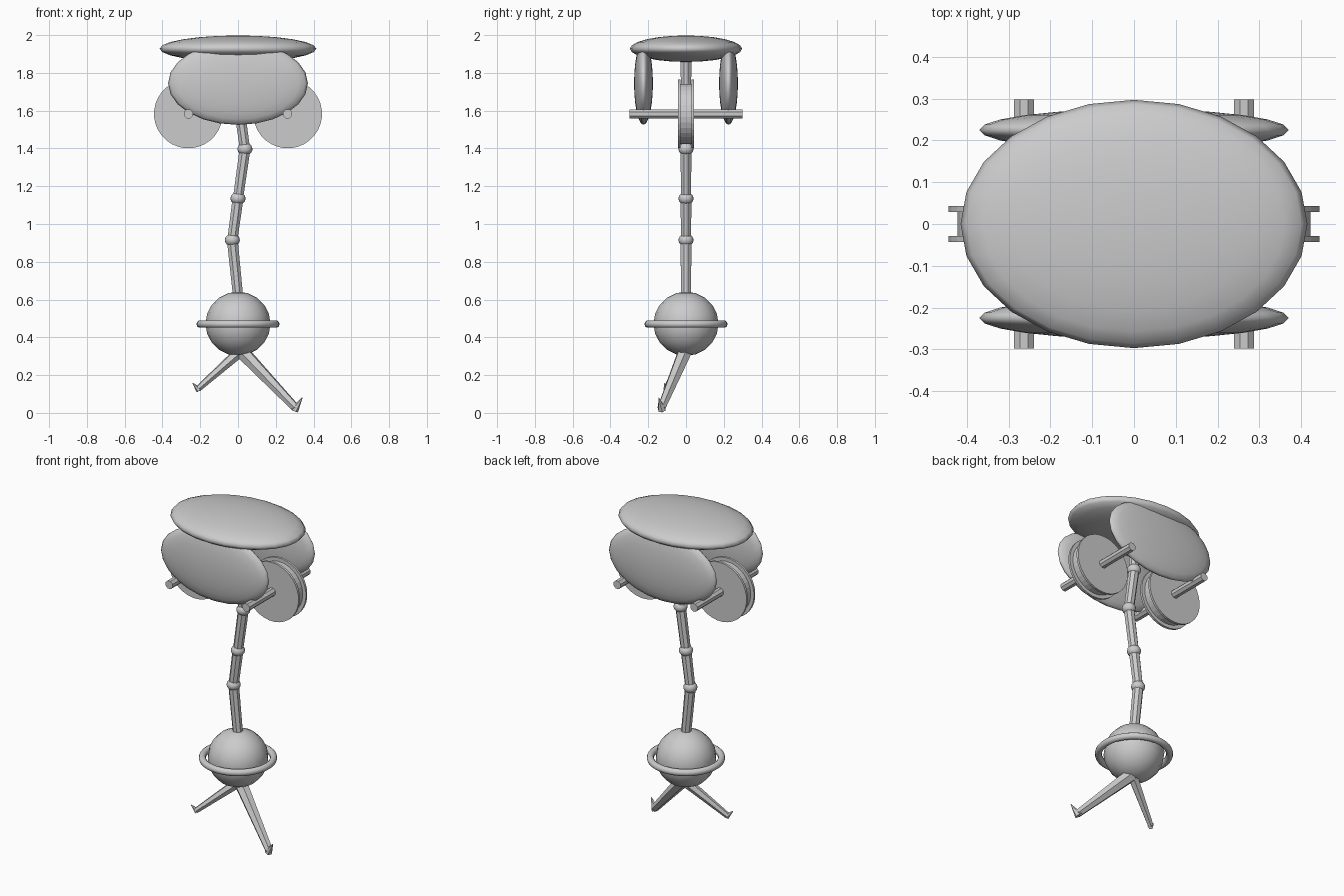
import bpy, bmesh, math
from mathutils import Vector, Matrix

cube = bpy.data.objects.get("Cube")
if cube:
    bpy.data.objects.remove(cube)

grey = bpy.data.materials.new("light grey")
grey.use_nodes = True
grey.diffuse_color = (0.6, 0.6, 0.6, 1)
grey.node_tree.nodes["Principled BSDF"].inputs["Base Color"].default_value = (0.6, 0.6, 0.6, 1)

UP = Vector((0, 0, 1))


def finish(name, bm, smooth=False):
    bmesh.ops.recalc_face_normals(bm, faces=bm.faces)
    mesh = bpy.data.meshes.new(name)
    bm.to_mesh(mesh)
    bm.free()
    mesh.materials.append(grey)
    for face in mesh.polygons:
        face.use_smooth = smooth
    obj = bpy.data.objects.new(name, mesh)
    bpy.context.collection.objects.link(obj)
    return obj


def ellipsoid(name, centre, size, axis=UP, segments=24, rings=12):
    """Sphere scaled by size along x, y, z, with its poles along axis."""
    bm = bmesh.new()
    bmesh.ops.create_uvsphere(bm, u_segments=segments, v_segments=rings, radius=1)
    turn = UP.rotation_difference(Vector(axis)).to_matrix().to_4x4()
    bm.transform(Matrix.Translation(centre) @ Matrix.Diagonal((*size, 1)) @ turn)
    return finish(name, bm, True)


def add_rod(bm, start, end, r1, r2, sides=8):
    start, end = Vector(start), Vector(end)
    way = end - start
    turn = UP.rotation_difference(way).to_matrix().to_4x4()
    spin = Matrix.Rotation(math.pi / sides, 4, "Z")
    bmesh.ops.create_cone(bm, cap_ends=True, segments=sides, radius1=r1, radius2=r2,
                          depth=way.length,
                          matrix=Matrix.Translation((start + end) / 2) @ turn @ spin)


def rod(name, start, end, r1, r2, sides=8):
    bm = bmesh.new()
    add_rod(bm, start, end, r1, r2, sides)
    return finish(name, bm)


# Lens-shaped roof and the two side covers
ellipsoid("top_cover", (0, 0, 1.928), (0.415, 0.297, 0.07))
for side, y in (("front", -0.225), ("back", 0.225)):
    ellipsoid(side + "_cover", (0, y, 1.745), (0.37, 0.05, 0.22), axis=(0, 1, 0))

# Grooved pulleys on long axles
for side, x in (("right", -0.263), ("left", 0.263)):
    z = 1.583
    rod(side + "_axle", (x, -0.298, z), (x, 0.298, z), 0.026, 0.026)
    bm = bmesh.new()
    add_rod(bm, (x, -0.03, z), (x, 0.03, z), 0.16, 0.16, 32)
    for y in (-0.036, 0.036):
        add_rod(bm, (x, y - 0.007, z), (x, y + 0.007, z), 0.182, 0.182, 32)
    finish(side + "_pulley", bm)

# Jointed neck
joints = [(0, 0.62), (-0.03, 0.915), (0, 1.135), (0.037, 1.397), (0, 1.66), (0, 1.88)]
for i, (a, b) in enumerate(zip(joints, joints[1:])):
    rod(f"neck_segment_{i + 1}", (a[0], 0, a[1]), (b[0], 0, b[1]), 0.029, 0.031)
    if i:
        ellipsoid(f"neck_joint_{i}", (a[0], 0, a[1]), (0.04, 0.04, 0.034), segments=16, rings=8)

# Ball body with its ring
ellipsoid("ball_body", (0, 0, 0.472), (0.172, 0.172, 0.17), segments=16, rings=10)
bm = bmesh.new()
major, minor, around, across = 0.2, 0.02, 40, 10
circle = [bm.verts.new((major + minor * math.cos(t), 0, 0.47 + minor * math.sin(t)))
          for t in (math.tau * k / across for k in range(across))]
edges = [bm.edges.new((circle[k - 1], circle[k])) for k in range(across)]
bmesh.ops.spin(bm, geom=circle + edges, cent=(0, 0, 0), axis=UP, angle=math.tau,
               steps=around, use_merge=True)
bmesh.ops.remove_doubles(bm, verts=bm.verts, dist=0.0001)
finish("ball_ring", bm, True)

# Two tapering legs, each ending in an upturned claw
legs = {
    "left": ((0.02, -0.005, 0.325), (0.305, -0.13, 0.026), (0.34, -0.145, 0.08), 0.04, 0.023),
    "right": ((0, -0.005, 0.315), (-0.212, -0.105, 0.127), (-0.24, -0.116, 0.158), 0.03, 0.017),
}
for side, (hip, foot, tip, wide, narrow) in legs.items():
    rod(side + "_leg", hip, foot, wide, narrow, 6)
    rod(side + "_claw", Vector(foot) + (Vector(foot) - Vector(tip)) * 0.2, tip, narrow, 0.002, 6)
